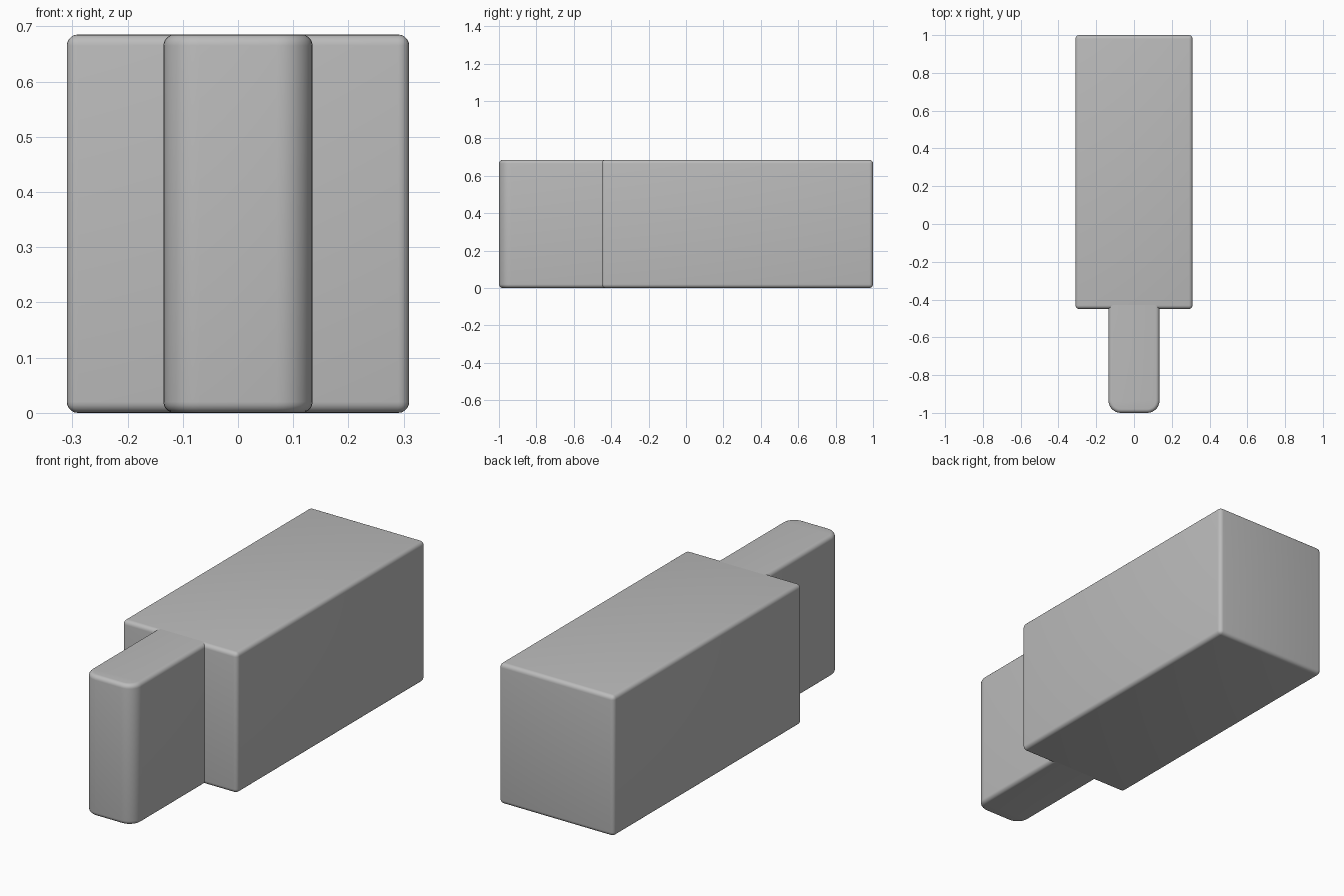
import bpy
import bmesh
import math
from mathutils import Matrix, Vector

old = bpy.data.objects.get("Cube")
if old:
    bpy.data.objects.remove(old, do_unlink=True)

HEIGHT = 0.685
EDGE = 0.02          # small rounding on outer edges
NOSE = 0.065         # larger rounding on the tongue's front corners
BODY_FRONT = -0.45

grey = bpy.data.materials.new("plain grey")
grey.use_nodes = True
colour = (0.5, 0.5, 0.5, 1)
grey.diffuse_color = colour
grey.node_tree.nodes["Principled BSDF"].inputs["Base Color"].default_value = colour


def box(half_width, front, back):
    """A box standing on the ground, as a bmesh."""
    bm = bmesh.new()
    size = Vector((2 * half_width, back - front, HEIGHT))
    centre = Vector((0, (front + back) / 2, HEIGHT / 2))
    bmesh.ops.create_cube(bm, size=1, matrix=Matrix.Translation(centre) @ Matrix.Diagonal(size).to_4x4())
    return bm


def round_edges(bm, edges, radius, segments):
    bmesh.ops.bevel(bm, geom=edges, offset=radius, offset_type='OFFSET',
                    segments=segments, profile=0.5, affect='EDGES', clamp_overlap=True)


def finish(bm, name):
    mesh = bpy.data.meshes.new(name)
    bm.to_mesh(mesh)
    bm.free()
    mesh.materials.append(grey)
    obj = bpy.data.objects.new(name, mesh)
    bpy.context.collection.objects.link(obj)
    bpy.ops.object.select_all(action='DESELECT')
    obj.select_set(True)
    bpy.context.view_layer.objects.active = obj
    bpy.ops.object.shade_smooth_by_angle(angle=math.radians(35))


# Main body: evenly rounded block
bm = box(0.31, BODY_FRONT, 1.0)
round_edges(bm, bm.edges[:], EDGE, 5)
finish(bm, "body")

# Tongue: ends just inside the body, where the body's top is flat
tongue_back = BODY_FRONT + EDGE
bm = box(0.135, -1.0, tongue_back)


def at_back(edge):
    return all(abs(v.co.y - tongue_back) < 1e-4 for v in edge.verts)


def is_level(edge):
    return abs(edge.verts[0].co.z - edge.verts[1].co.z) < 1e-4


# Front corners first, then the rims of the top and bottom
round_edges(bm, [e for e in bm.edges if not is_level(e) and not at_back(e)], NOSE, 8)
round_edges(bm, [e for e in bm.edges if is_level(e) and not at_back(e)], EDGE, 5)
finish(bm, "tongue")
